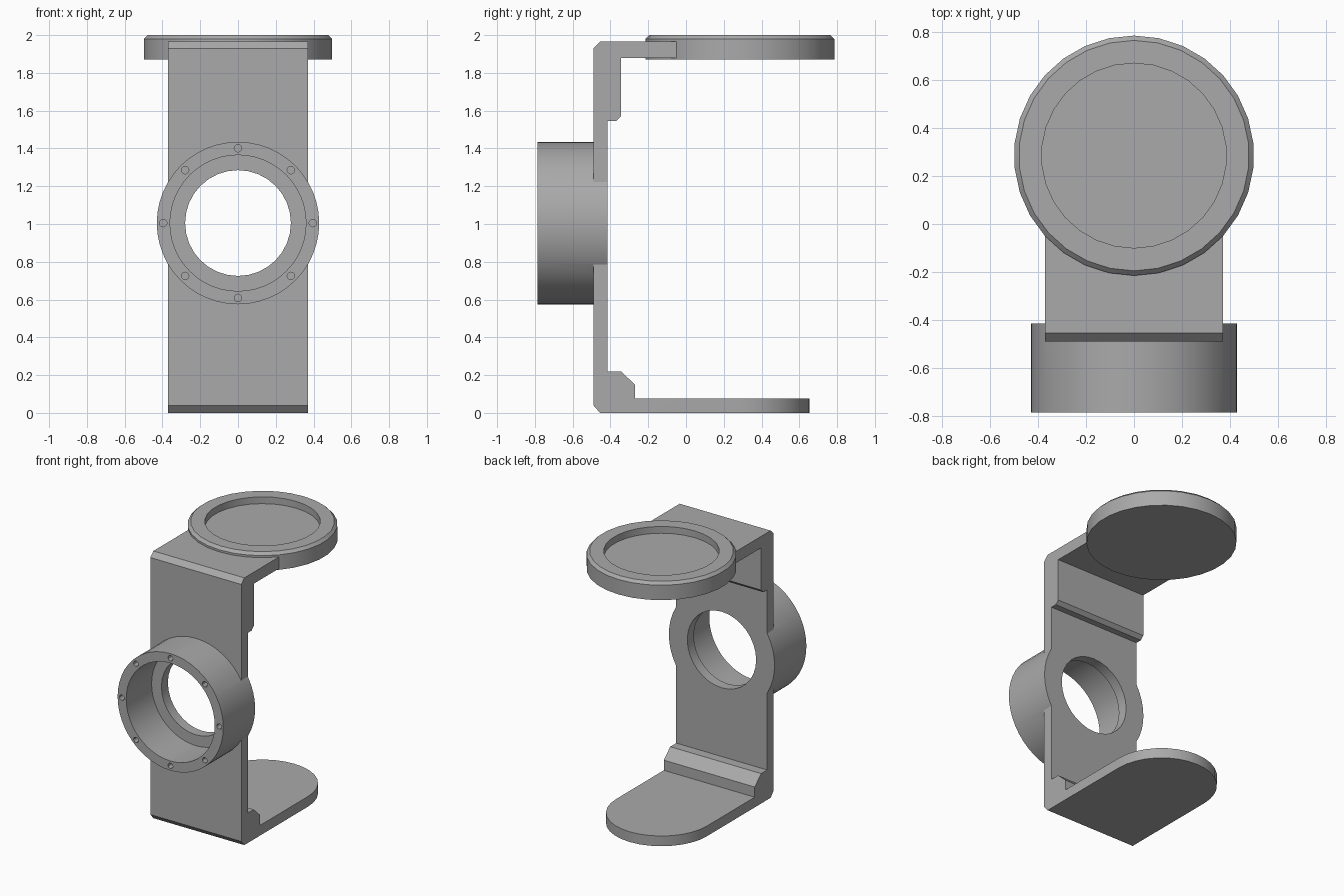
import bpy
import bmesh
from math import cos, sin, pi, radians
from mathutils import Matrix, Vector

if "Cube" in bpy.data.objects:
    bpy.data.objects.remove(bpy.data.objects["Cube"])

grey = bpy.data.materials.new("plain grey")
grey.use_nodes = True
colour = (0.40, 0.40, 0.40, 1)
grey.diffuse_color = colour
grey.node_tree.nodes["Principled BSDF"].inputs["Base Color"].default_value = colour

HALF_WIDTH = 0.37
TRAY_Y = 0.285      # shared centre of the tray and the rounded foot
BARREL_Z = 1.005


def finish(name, bm):
    bmesh.ops.recalc_face_normals(bm, faces=bm.faces)
    mesh = bpy.data.meshes.new(name)
    bm.to_mesh(mesh)
    bm.free()
    mesh.materials.append(grey)
    obj = bpy.data.objects.new(name, mesh)
    bpy.context.collection.objects.link(obj)
    return obj


def prism(name, points, sweep):
    """Extrude a closed outline along a vector."""
    bm = bmesh.new()
    face = bm.faces.new([bm.verts.new(p) for p in points])
    side = bmesh.ops.extrude_face_region(bm, geom=[face])["geom"]
    bmesh.ops.translate(bm, vec=Vector(sweep),
                        verts=[v for v in side if isinstance(v, bmesh.types.BMVert)])
    return finish(name, bm)


def cylinder(name, radius, start, end, sides=32, top_radius=None):
    """Round bar between two points."""
    start, end = Vector(start), Vector(end)
    axis = end - start
    turn = axis.to_track_quat('Z', 'Y').to_matrix().to_4x4()
    bm = bmesh.new()
    bmesh.ops.create_cone(bm, cap_ends=True, segments=sides, radius1=radius,
                          radius2=top_radius or radius, depth=axis.length,
                          matrix=Matrix.Translation((start + end) / 2) @ turn)
    return finish(name, bm)


def combine(target, tool, operation):
    """Apply a boolean and discard the tool."""
    mod = target.modifiers.new("boolean", 'BOOLEAN')
    mod.operation, mod.object, mod.solver = operation, tool, 'EXACT'
    bpy.context.view_layer.objects.active = target
    bpy.ops.object.modifier_apply(modifier=mod.name)
    bpy.data.objects.remove(tool)


# C-shaped frame: side profile with chamfered corners and inner thickenings
profile = [(-0.455, 0), (0.7, 0), (0.7, 0.075), (-0.27, 0.075), (-0.27, 0.15),
           (-0.345, 0.22), (-0.415, 0.22), (-0.415, 1.545), (-0.37, 1.545),
           (-0.345, 1.57), (-0.345, 1.88), (0, 1.88), (0, 1.965),
           (-0.455, 1.965), (-0.49, 1.93), (-0.49, 0.04)]
body = prism("bracket_body", [(-0.5, y, z) for y, z in profile], (1, 0, 0))

# Plan outline trims the width and rounds the end of the foot
arc = [(HALF_WIDTH * cos(pi * i / 16), TRAY_Y + HALF_WIDTH * sin(pi * i / 16), -0.5)
       for i in range(17)]
plan = [(-HALF_WIDTH, -0.9, -0.5), (HALF_WIDTH, -0.9, -0.5)] + arc
combine(body, prism("plan_trim", plan, (0, 0, 3)), 'INTERSECT')

# Round tray on the upper arm: bevelled disc with a shallow recess
tray = cylinder("tray", 0.5, (0, TRAY_Y, 1.87), (0, TRAY_Y, 1.98), 30)
rim = cylinder("tray_bevel", 0.5, (0, TRAY_Y, 1.98), (0, TRAY_Y, 2.0), 30, 0.48)
combine(tray, rim, 'UNION')
combine(body, tray, 'UNION')
combine(body, cylinder("tray_recess", 0.385, (0, TRAY_Y, 1.95), (0, TRAY_Y, 2.1), 30),
        'DIFFERENCE')

# Barrel through the upright, with a stepped bore
def barrel_bar(name, radius, front, back, sides=48):
    return cylinder(name, radius, (0, front, BARREL_Z), (0, back, BARREL_Z), sides)


combine(body, barrel_bar("barrel", 0.43, -0.785, -0.415), 'UNION')
combine(body, barrel_bar("wide_bore", 0.36, -0.9, -0.49), 'DIFFERENCE')
combine(body, barrel_bar("through_hole", 0.28, -0.9, -0.3, 32), 'DIFFERENCE')

# Ring of screw holes in the barrel's front face
for i in range(8):
    x, z = 0.396 * cos(pi * i / 4), BARREL_Z + 0.396 * sin(pi * i / 4)
    combine(body, cylinder("screw_hole", 0.02, (x, -0.9, z), (x, -0.68, z), 12),
            'DIFFERENCE')

bpy.ops.object.select_all(action='DESELECT')
body.select_set(True)
bpy.context.view_layer.objects.active = body
bpy.ops.object.shade_smooth_by_angle(angle=radians(30))
